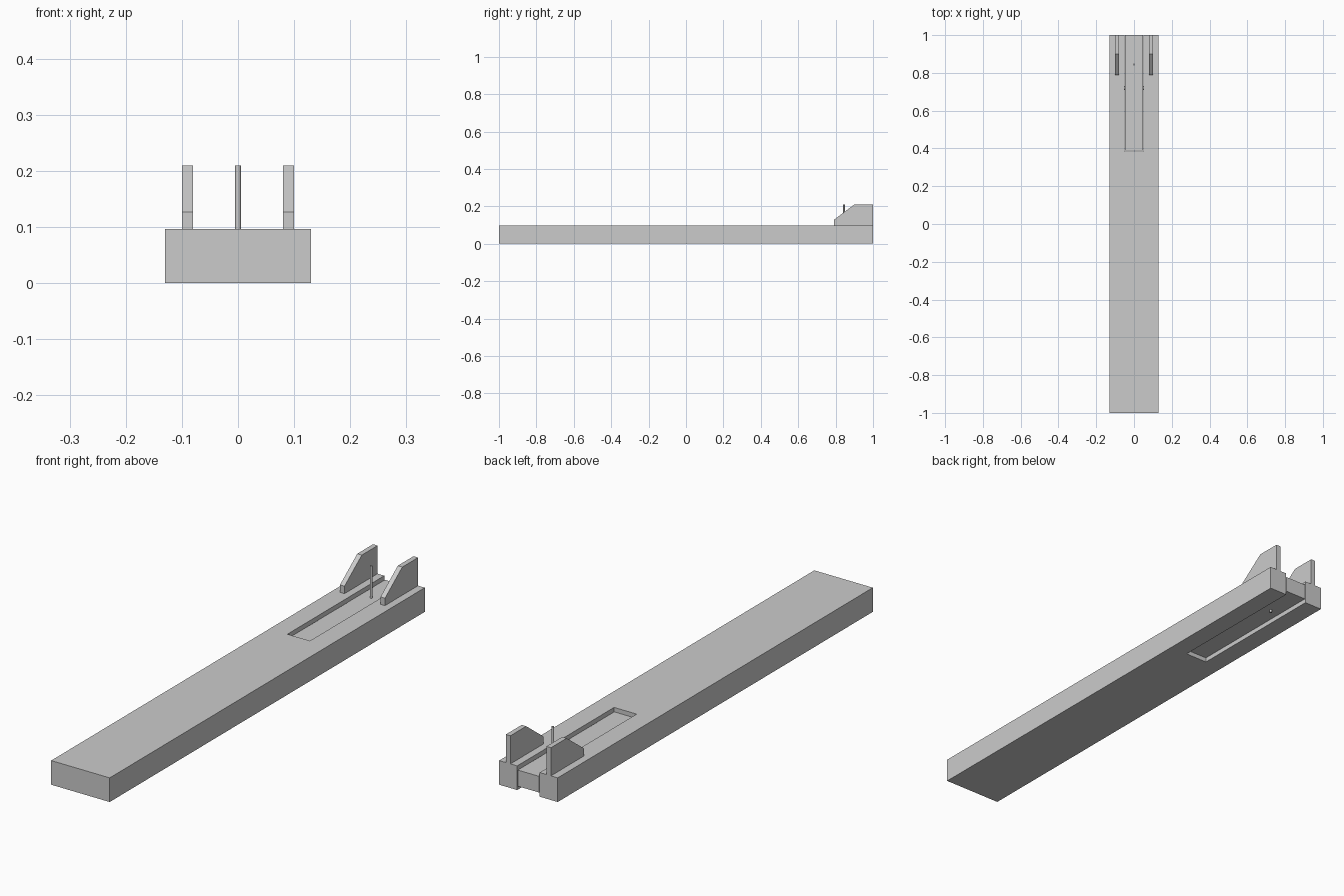
import bpy
import bmesh
from mathutils import Vector

cube = bpy.data.objects.get("Cube")
if cube:
    bpy.data.objects.remove(cube, do_unlink=True)

grey = bpy.data.materials.new("plain grey")
grey.use_nodes = True
colour = (0.6, 0.6, 0.6, 1)
grey.diffuse_color = colour
grey.node_tree.nodes["Principled BSDF"].inputs["Base Color"].default_value = colour

HALF_WIDTH, HEIGHT = 0.13, 0.097
SLOT_X, SLOT_Y = 0.05, 0.385
GAP = 0.003


def finish(name, bm):
    """Turn a bmesh into a named grey object."""
    bmesh.ops.recalc_face_normals(bm, faces=bm.faces)
    mesh = bpy.data.meshes.new(name)
    bm.to_mesh(mesh)
    bm.free()
    mesh.materials.append(grey)
    obj = bpy.data.objects.new(name, mesh)
    bpy.context.collection.objects.link(obj)
    return obj


def prism(name, outline, offset):
    """Extrude a closed outline of 3D points along an offset."""
    bm = bmesh.new()
    face = bm.faces.new([bm.verts.new(p) for p in outline])
    new = bmesh.ops.extrude_face_region(bm, geom=[face])["geom"]
    verts = [g for g in new if isinstance(g, bmesh.types.BMVert)]
    bmesh.ops.translate(bm, verts=verts, vec=Vector(offset))
    return finish(name, bm)


def rod(name, radius, start, end):
    """Round bar between two points."""
    start, end = Vector(start), Vector(end)
    axis = end - start
    bm = bmesh.new()
    bmesh.ops.create_cone(bm, cap_ends=True, segments=24, radius1=radius,
                          radius2=radius, depth=axis.length)
    turn = axis.to_track_quat("Z", "Y").to_matrix()
    bmesh.ops.rotate(bm, verts=bm.verts, cent=(0, 0, 0), matrix=turn)
    bmesh.ops.translate(bm, verts=bm.verts, vec=(start + end) / 2)
    obj = finish(name, bm)
    bpy.ops.object.select_all(action="DESELECT")
    obj.select_set(True)
    bpy.context.view_layer.objects.active = obj
    bpy.ops.object.shade_smooth_by_angle()
    return obj


# Long board with an open slot cut into its back end
half = [(HALF_WIDTH, -1), (HALF_WIDTH, 1), (SLOT_X, 1), (SLOT_X, SLOT_Y)]
outline = half + [(-x, y) for x, y in reversed(half)]
prism("board", [(x, y, 0) for x, y in outline], (0, 0, HEIGHT))

# Thinner lever lying in the slot
lever_x, lever_y = SLOT_X - GAP, SLOT_Y + GAP
lever = [(-lever_x, lever_y), (lever_x, lever_y), (lever_x, 1), (-lever_x, 1)]
prism("lever", [(x, y, 0.016) for x, y in lever], (0, 0, 0.065))

# Hinge axle through the lever and the upright pin
rod("hinge_axle", 0.01, (-HALF_WIDTH, 0.72, 0.048), (HALF_WIDTH, 0.72, 0.048))
rod("upright_pin", 0.005, (0, 0.845, 0.005), (0, 0.845, 0.21))

# Pair of sloped side fins
fin = [(0.79, HEIGHT), (0.79, 0.127), (0.9, 0.21), (1, 0.21), (1, HEIGHT)]
for side, name in ((1, "left_fin"), (-1, "right_fin")):
    prism(name, [(side * 0.08, y, z) for y, z in fin], (side * 0.02, 0, 0))
